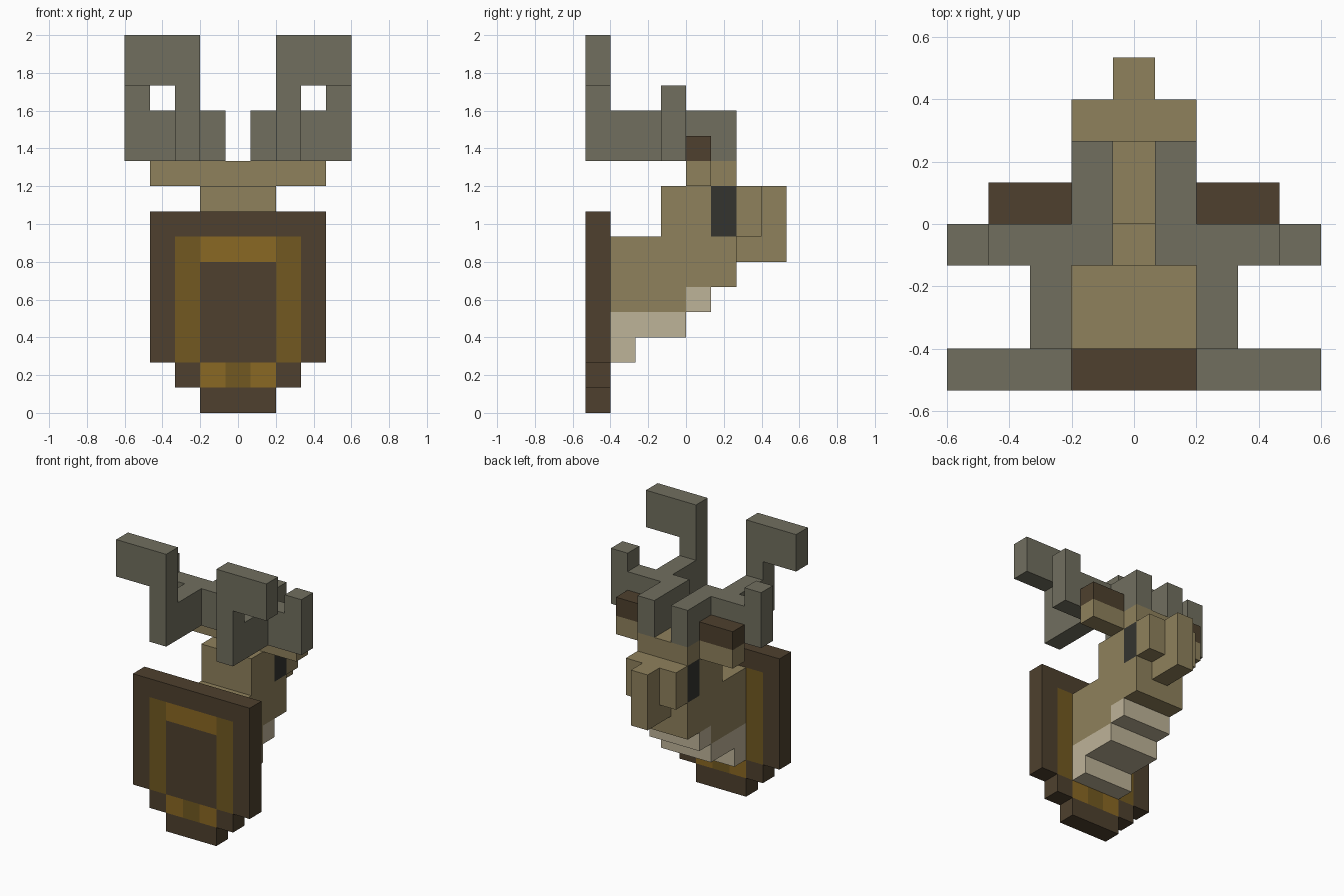
import bpy
import bmesh
import math

cube = bpy.data.objects.get("Cube")
if cube:
    bpy.data.objects.remove(cube)

U = 2 / 15  # edge length of one block


def linear(c):
    c /= 255
    return c / 12.92 if c <= 0.04045 else ((c + 0.055) / 1.055) ** 2.4


def material(name, rgb):
    mat = bpy.data.materials.new(name)
    colour = (*[linear(c) for c in rgb], 1)
    mat.use_nodes = True
    bsdf = mat.node_tree.nodes["Principled BSDF"]
    bsdf.inputs["Base Color"].default_value = colour
    bsdf.inputs["Roughness"].default_value = 0.9
    mat.diffuse_color = colour
    return mat


BROWN = material("dark brown", (78, 64, 46))
GOLD = material("light gold", (138, 104, 35))
OCHRE = material("dark gold", (114, 89, 33))
TAN = material("tan fur", (143, 129, 92))
CREAM = material("cream fur", (190, 179, 152))
GREY = material("antler grey", (113, 111, 95))
BLACK = material("eye black", (52, 52, 47))


def build(name, boxes, sides=(1, -1)):
    """Join block-grid boxes into one skin; later boxes recolour earlier ones.
    Box: material, x columns out from the middle, y range, z range."""
    mats, cells = [], {}
    for mat, (x0, x1), (y0, y1), (z0, z1) in boxes:
        if mat not in mats:
            mats.append(mat)
        for s in sides:
            for x in range(x0, x1 + 1):
                for y in range(y0, y1):
                    for z in range(z0, z1):
                        cells[s * x, y, z] = mats.index(mat)

    bm = bmesh.new()
    verts = {}

    def vert(p):
        if p not in verts:
            verts[p] = bm.verts.new(((p[0] - 0.5) * U, p[1] * U, p[2] * U))
        return verts[p]

    for cell, index in cells.items():
        for axis in range(3):
            for step in (0, 1):
                beside = list(cell)
                beside[axis] += 2 * step - 1
                if tuple(beside) in cells:
                    continue
                ring = []
                for a, b in ((0, 0), (1, 0), (1, 1), (0, 1)):
                    p = list(cell)
                    p[axis] += step
                    p[(axis + 1) % 3] += a
                    p[(axis + 2) % 3] += b
                    ring.append(vert(tuple(p)))
                face = bm.faces.new(ring if step else ring[::-1])
                face.material_index = index

    # Merge flat areas of one colour
    bmesh.ops.dissolve_limit(bm, angle_limit=math.radians(1), verts=bm.verts[:],
                             edges=bm.edges[:], delimit={'MATERIAL'})
    mesh = bpy.data.meshes.new(name)
    bm.to_mesh(mesh)
    bm.free()
    for mat in mats:
        mesh.materials.append(mat)
    obj = bpy.data.objects.new(name, mesh)
    bpy.context.collection.objects.link(obj)
    return obj


# Wall plaque with its gold inlay
build("plaque", [
    (BROWN, (0, 3), (-4, -3), (2, 8)),
    (BROWN, (0, 2), (-4, -3), (1, 2)),
    (BROWN, (0, 1), (-4, -3), (0, 1)),
    (OCHRE, (2, 2), (-4, -3), (2, 7)),
    (GOLD, (0, 1), (-4, -3), (6, 7)),
    (GOLD, (1, 1), (-4, -3), (1, 2)),
    (OCHRE, (0, 0), (-4, -3), (1, 2)),
])

# Neck, throat, skull, eyes, cheeks and muzzle
build("neck_and_head", [
    (TAN, (0, 1), (-3, -1), (4, 7)),
    (TAN, (0, 1), (-1, 0), (4, 9)),
    (TAN, (0, 1), (0, 2), (5, 10)),
    (CREAM, (0, 1), (-3, -2), (2, 4)),
    (CREAM, (0, 1), (-2, 0), (3, 4)),
    (CREAM, (0, 1), (0, 1), (4, 5)),
    (BLACK, (1, 1), (1, 2), (7, 9)),
    (TAN, (1, 1), (2, 3), (7, 9)),
    (TAN, (0, 0), (2, 4), (6, 9)),
])

# Ears and antlers on each side
for label, side in (("left", 1), ("right", -1)):
    build(label + "_ear", [
        (TAN, (2, 3), (0, 1), (9, 10)),
        (BROWN, (2, 3), (0, 1), (10, 11)),
    ], (side,))
    build(label + "_antler", [
        (GREY, (1, 1), (-1, 2), (10, 12)),
        (GREY, (2, 3), (-1, 0), (10, 12)),
        (GREY, (4, 4), (-1, 0), (10, 13)),
        (GREY, (2, 2), (-3, -1), (10, 12)),
        (GREY, (2, 2), (-4, -3), (10, 13)),
        (GREY, (2, 4), (-4, -3), (13, 15)),
    ], (side,))
